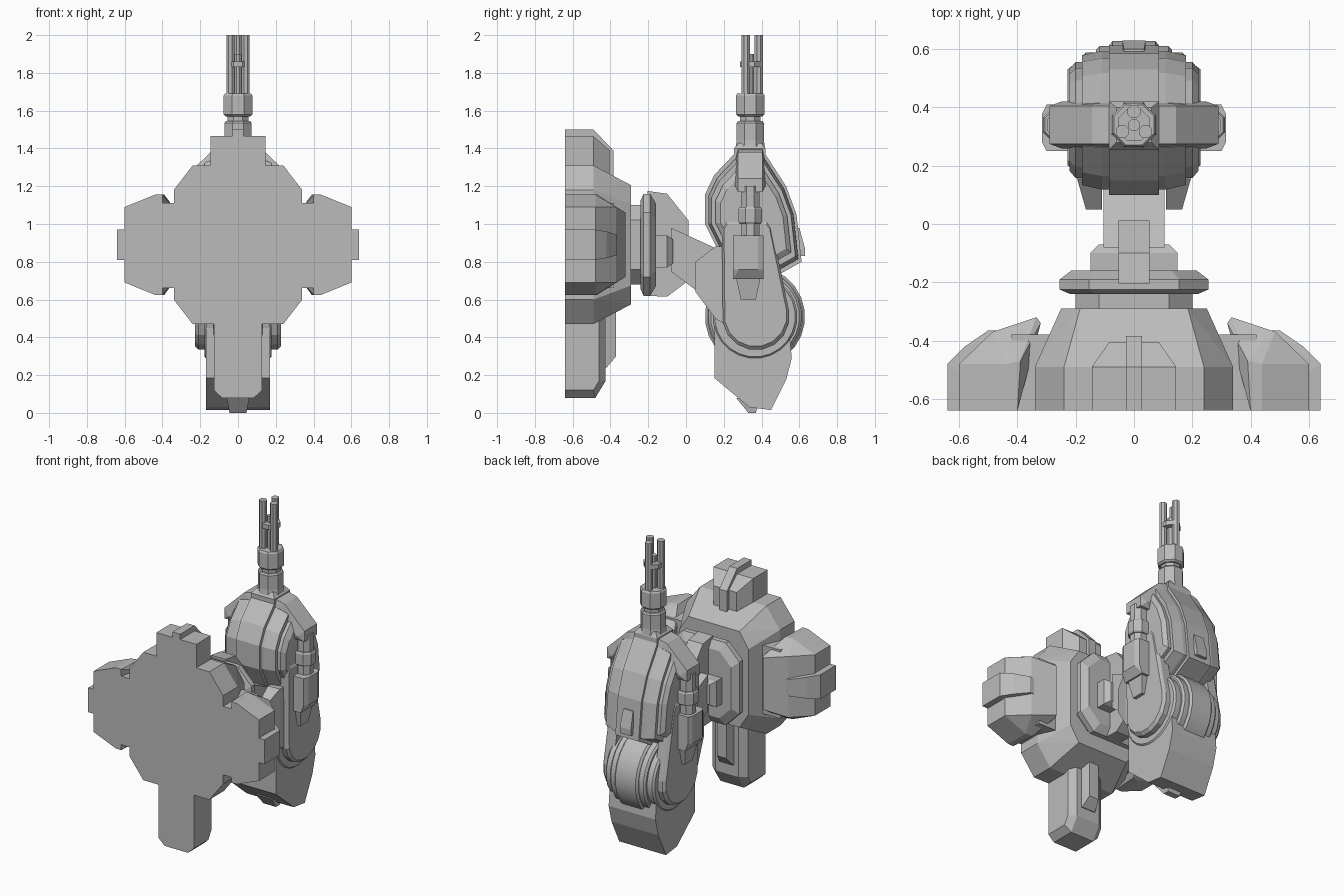
import bpy, bmesh, math
from mathutils import Vector

if "Cube" in bpy.data.objects:
    bpy.data.objects.remove(bpy.data.objects["Cube"])

GREY = (0.5, 0.5, 0.5, 1)
mat = bpy.data.materials.new("light grey metal")
mat.use_nodes = True
mat.diffuse_color = GREY
mat.node_tree.nodes["Principled BSDF"].inputs["Base Color"].default_value = GREY

CZ = 0.89   # height of the mount axis
GY = 0.34   # depth of the barrel axis


def hull(name, points, mirror=False):
    """Convex solid around the points; mirrored parts get a twin on the right."""
    for side, sign in (("left_", 1), ("right_", -1)) if mirror else (("", 1),):
        bm = bmesh.new()
        for x, y, z in points:
            bm.verts.new((sign * x, y, z))
        bmesh.ops.remove_doubles(bm, verts=bm.verts, dist=0.0005)
        out = bmesh.ops.convex_hull(bm, input=bm.verts)
        spare = {v for v in out["geom_interior"] + out["geom_unused"]
                 if isinstance(v, bmesh.types.BMVert)}
        bmesh.ops.delete(bm, geom=list(spare), context="VERTS")
        bmesh.ops.dissolve_limit(bm, angle_limit=0.02, verts=bm.verts, edges=bm.edges)
        bmesh.ops.recalc_face_normals(bm, faces=bm.faces)
        me = bpy.data.meshes.new(side + name)
        bm.to_mesh(me)
        bm.free()
        me.materials.append(mat)
        ob = bpy.data.objects.new(side + name, me)
        bpy.context.collection.objects.link(ob)


def box(xs, ys, zs):
    return [(x, y, z) for x in xs for y in ys for z in zs]


def sym(half, ys, zs):
    return box((-half, half), ys, zs)


def prism(profile, *xs):
    """Side profile (y, z) swept across the given x positions."""
    return [(x, y, z) for x in xs for y, z in profile]


def scaled(profile, k, centre):
    cy, cz = centre
    return [(cy + (y - cy) * k, cz + (z - cz) * k) for y, z in profile]


def circle(a, b, r, n=8):
    turn = math.pi / n
    return [(a + r * math.cos(2 * math.pi * i / n + turn),
             b + r * math.sin(2 * math.pi * i / n + turn)) for i in range(n)]


def octagon(w, h, cw, ch, y):
    """Chamfered rectangle facing along y, centred on the mount axis."""
    return [(sx * a, y, CZ + sz * b) for sx in (-1, 1) for sz in (-1, 1)
            for a, b in ((w, h - ch), (w - cw, h))]


def column(name, x, y, rings, n=8, mirror=False):
    """Faceted upright column from (height, radius) rings."""
    hull(name, [(a, b, z) for z, r in rings for a, b in circle(x, y, r, n)], mirror)


# Wall mount: chamfered body, side lobes, top block and lower foot
hull("mount_body", octagon(.34, .42, .1, .13, -.64) + octagon(.34, .42, .1, .13, -.49)
     + octagon(.25, .315, .065, .1, -.29))
lobe = []
for x, y, h in ((.4, -.64, .265), (.44, -.64, .265), (.6, -.64, .2), (.6, -.48, .2),
                (.44, -.48, .265), (.39, -.47, .265), (.485, -.37, .2),
                (.335, -.32, .17), (.32, -.34, .17)):
    lobe += [(x, y, CZ - h), (x, y, CZ + h)]
hull("side_lobe", lobe, True)
hull("side_joint", box((.28, .42), (-.64, -.38), (.66, 1.11)), True)
rib = []
for x, y, h in ((.4, -.64, .08), (.64, -.64, .08), (.64, -.48, .08), (.58, -.42, .07),
                (.5, -.365, .055), (.4, -.365, .05)):
    rib += [(x, y, CZ - h), (x, y, CZ + h)]
hull("side_rib", rib, True)
hull("top_block", sym(.145, (-.64, -.49), (1.2, 1.465))
     + sym(.085, (-.405,), (1.2, 1.39)))
hull("top_rib", prism([(-.64, 1.3), (-.64, 1.5), (-.49, 1.5), (-.385, 1.39), (-.385, 1.22)],
                      -.028, .028))
foot = [(-.64, .5), (-.64, .12), (-.49, .12), (-.46, .17), (-.46, .5)]
hull("foot", prism(foot, -.128, .128) + sym(.085, (-.64, -.48), (.08,))
     + sym(.085, (-.425,), (.17, .5)))
hull("foot_rib", sym(.05, (-.5, -.42), (.24, .55)) + sym(.035, (-.37,), (.3, .55)))

# Swivel disc and hinge
hull("swivel_neck", octagon(.2, .21, .08, .08, -.3) + octagon(.2, .21, .08, .08, -.22))
hull("swivel_disc", octagon(.22, .235, .09, .09, -.24) + octagon(.255, .27, .1, .1, -.225)
     + octagon(.255, .27, .1, .1, -.19) + octagon(.215, .22, .085, .085, -.16))
hull("hinge_fin", prism([(-.205, 1.175), (-.1, 1.16), (.012, 1.02), (.012, .7),
                         (-.1, .615), (-.205, .62)], -.053, .053))
hull("hinge_pin", sym(.15, (-.18, -.1), (.77, .94)) + sym(.12, (-.07,), (.79, .92)))
hull("support_strut", prism([(-.08, .98), (-.08, .75), (.05, .65), (.25, .5),
                             (.25, .83), (.11, .84)], -.105, .105))
hull("yoke_plate", box((.11, .165), (.05,), (.64, .8))
     + box((.11, .195), (.155,), (.5, .88)) + box((.11, .2), (.22,), (.46, .88)), True)

# Gun housing: three nested shells, stepped inwards towards the sides
shell = [(.1, 1.0), (.1, 1.155), (.15, 1.26), (.255, 1.37), (.42, 1.37), (.53, 1.2),
         (.585, 1.05), (.612, .8), (.47, .72), (.2, .8)]
heart = (.36, 1.02)
hull("housing_ridge", prism(shell, -.085, .085))
hull("housing_shell", prism(scaled(shell, .93, heart), -.11, .11)
     + prism(scaled(shell, .87, heart), -.178, .178))
hull("housing_cheek", prism(scaled(shell, .78, heart), -.2, .2)
     + prism(scaled(shell, .68, heart), -.222, .222))
hull("rear_sight", sym(.04, (.56, .63), (.83, .87)) + sym(.035, (.55, .6), (.98,)))
hull("top_collar", sym(.085, (.255, .42), (1.34, 1.4)) + sym(.06, (.28, .4), (1.43,)))

# Ammunition drum, its side plates and the magazine below
for label, half, r in (("drum_ridge", .085, .265), ("drum_band", .13, .248),
                       ("drum_shoulder", .178, .225)):
    ring = circle(.365, .51, r, 24)
    hull(label, prism(ring, -half + .012, half - .012)
         + prism(scaled(ring, .95, (.365, .51)), -half, half))
plate = circle(.37, .51, .178, 16) + [(.19, 1.0), (.21, 1.03), (.43, 1.03), (.45, 1.0), (.45, .7)]
hull("side_plate", prism(plate, .15, .21)
     + prism(scaled(plate, .93, (.35, .6)), .228), True)
magazine = [(.15, .52), (.15, .185), (.335, .03), (.45, .015), (.53, .175), (.56, .29), (.55, .4)]
hull("magazine", prism(magazine, -.17, .17))
hull("magazine_catch", sym(.06, (.265, .39), (.08,)) + sym(.045, (.33, .37), (0,)))

# Feed arms: sloping shoulder, then a stepped pod down each side
hull("shoulder_arm", [(x, y, z) for x, z in ((.06, 1.4), (.06, 1.28), (.145, 1.38),
                                             (.29, 1.24), (.2, 1.2), (.29, 1.17), (.21, 1.17))
                      for y in (GY - .065, GY + .065)]
     + [(x, y, z) for x, z in ((.09, 1.33), (.25, 1.2)) for y in (GY - .08, GY + .08)], True)
column("pod_pipe", .25, GY, ((.9, .052), (1.2, .052)), mirror=True)
column("pod_ring", .25, GY, ((1.0, .06), (1.01, .067), (1.08, .067), (1.09, .06)), mirror=True)
hull("pod_box", box((.2, .3), (.25, .41), (.76, .94)) + box((.2, .315), (.28, .38), (.76, .94))
     + box((.2, .28), (.25, .41), (.71,)), True)
hull("pod_tip", box((.2, .275), (.26, .4), (.74,)) + box((.2, .25), (.29, .37), (.6,)), True)

# Rotary barrels with their collars
for label, rings in (
        ("barrel_base", ((1.4, .085), (1.46, .075))),
        ("barrel_neck", ((1.44, .078), (1.535, .078), (1.545, .07))),
        ("barrel_gap", ((1.52, .06), (1.6, .06))),
        ("barrel_sleeve", ((1.57, .07), (1.58, .082), (1.68, .082), (1.69, .075))),
        ("barrel_core", ((1.65, .022), (1.9, .022))),
        ("barrel_clamp", ((1.83, .06), (1.86, .06)))):
    column(label, 0, GY, rings)
for i in range(3):
    a = math.radians(90 + 120 * i)
    column("barrel_%d" % (i + 1), .046 * math.cos(a), GY + .046 * math.sin(a),
           ((1.66, .024), (2.0, .024)))

# Soften only the round drum
bpy.ops.object.select_all(action="DESELECT")
for ob in bpy.data.objects:
    if ob.name.startswith("drum"):
        ob.select_set(True)
        bpy.context.view_layer.objects.active = ob
bpy.ops.object.shade_smooth_by_angle(angle=math.radians(25))
